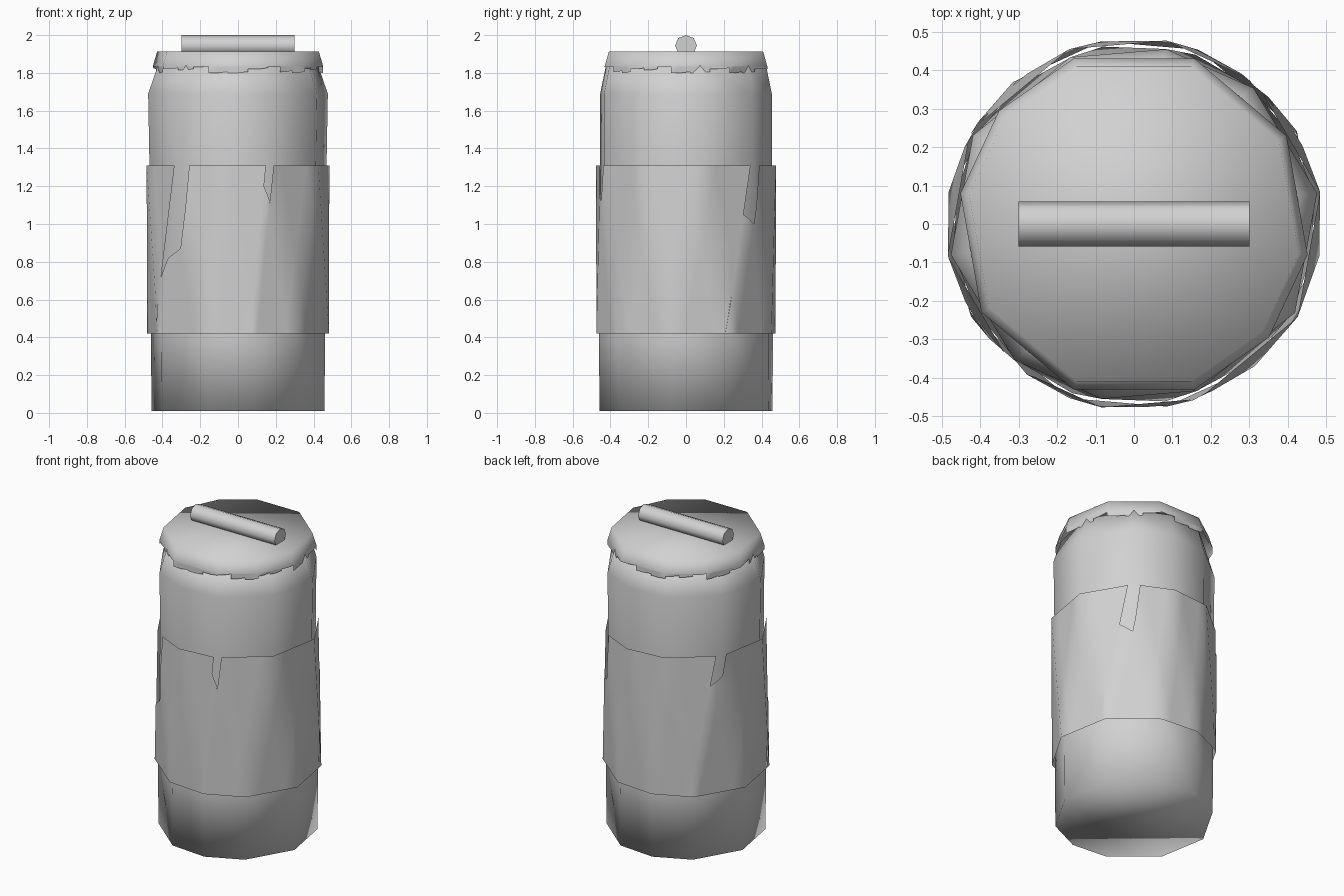
import bpy, bmesh
from math import radians, cos, sin, pi

cube = bpy.data.objects.get("Cube")
if cube:
    bpy.data.objects.remove(cube)

# One plain colour
grey = bpy.data.materials.new("light_grey")
grey.use_nodes = True
colour = (0.64, 0.64, 0.64, 1)
grey.diffuse_color = colour
grey.node_tree.nodes["Principled BSDF"].inputs["Base Color"].default_value = colour

# Uneven ten-sided rings, each half repeated on the opposite side
def ring_angles(half):
    return half + [a + 180 for a in half]

LOW = ring_angles([-10, 30, 70, 100, 130])
HIGH = ring_angles([10, 50, 80, 110, 150])
LID = ring_angles([30, 70, 110, 140, 170])
SIDES = 10


def ring(angles, r, z, y_scale=1.0):
    return [(r * cos(radians(a)), r * sin(radians(a)) * y_scale, z) for a in angles]


def lerp(a, b, t):
    return tuple(p + (q - p) * t for p, q in zip(a, b))


def finish(bm, name, fix_normals=True):
    bmesh.ops.remove_doubles(bm, verts=bm.verts, dist=0.0005)
    if fix_normals:
        bmesh.ops.recalc_face_normals(bm, faces=bm.faces)
    mesh = bpy.data.meshes.new(name)
    bm.to_mesh(mesh)
    bm.free()
    mesh.materials.append(grey)
    mesh.shade_smooth()
    obj = bpy.data.objects.new(name, mesh)
    bpy.context.collection.objects.link(obj)
    return obj


def loft(name, rings):
    bm = bmesh.new()
    loops = [[bm.verts.new(p) for p in pts] for pts in rings]
    for lo, hi in zip(loops, loops[1:]):
        n = len(lo)
        for i in range(n):
            j = (i + 1) % n
            bm.faces.new((lo[i], lo[j], hi[i]))
            bm.faces.new((hi[i], lo[j], hi[j]))
    bm.faces.new(loops[0][::-1])
    bm.faces.new(loops[-1])
    return finish(bm, name)


# Can body: slightly twisted sides and a narrowing shoulder
loft("can_body", [
    ring(LOW, 0.465, 0.01),
    ring(LOW, 0.468, 0.42),
    ring(HIGH, 0.476, 1.31, 0.97),
    ring(HIGH, 0.483, 1.69, 0.955),
    ring(HIGH, 0.43, 1.84),
])

# Wrapped label with torn notches along its upper edge
label_low = ring(LOW, 0.489, 0.42, 0.985)
label_high = ring(HIGH, 0.491, 1.31, 0.985)

# Each notch: (position around the ring, height) along its torn floor
NOTCHES = [
    [(0.9, 1.05), (1.16, 1.0)],
    [(3.9, 1.12), (4.1, 1.18)],
    [(5.88, 0.72), (6.02, 0.82), (6.25, 0.87)],
    [(7.92, 1.2), (8.08, 1.12)],
]


def label_point(t, v):
    i = min(int(t + 1e-6), SIDES - 1)
    f, j = t - i, (i + 1) % SIDES
    bl, br, tl, tr = label_low[i], label_low[j], label_high[i], label_high[j]
    if f + v <= 1:
        return tuple(a + f * (b - a) + v * (c - a) for a, b, c in zip(bl, br, tl))
    return tuple(a + (1 - f) * (b - a) + (1 - v) * (c - a) for a, b, c in zip(tr, tl, br))


def torn_height(t, middle):
    for notch in NOTCHES:
        if notch[0][0] < middle < notch[-1][0]:
            for (t0, z0), (t1, z1) in zip(notch, notch[1:]):
                if t0 <= middle <= t1:
                    z = z0 + (z1 - z0) * (t - t0) / (t1 - t0)
                    return (z - 0.42) / 0.89
    return 1.0


ROWS = 4
columns = {k / ROWS for k in range(SIDES * ROWS + 1)}
columns |= {t for notch in NOTCHES for t, z in notch}
columns = sorted(columns)
bm = bmesh.new()
for a, b in zip(columns, columns[1:]):
    top_a, top_b = torn_height(a, (a + b) / 2), torn_height(b, (a + b) / 2)
    for k in range(ROWS):
        v0, v1 = k / ROWS, (k + 1) / ROWS
        bl, br, tr, tl = [bm.verts.new(label_point(t, v)) for t, v in (
            (a, v0 * top_a), (b, v0 * top_b), (b, v1 * top_b), (a, v1 * top_a))]
        bm.faces.new((bl, br, tl))
        bm.faces.new((tl, br, tr))
finish(bm, "label", fix_normals=False)

# Lid: flat cap with a ragged, flaring skirt
DRIPS = [1.8, 1.8, 1.82, 1.815, 1.83, 1.805]
STEPS = 6
cap, hem = ring(LID, 0.435, 1.912), ring(LID, 0.458, 1.835)
bm = bmesh.new()
bm.faces.new([bm.verts.new(p) for p in cap])
for i in range(SIDES):
    j = (i + 1) % SIDES
    bm.faces.new([bm.verts.new(p) for p in (hem[i], hem[j], cap[j], cap[i])])
    for k in range(STEPS):
        p, q = lerp(hem[i], hem[j], k / STEPS), lerp(hem[i], hem[j], (k + 1) / STEPS)
        n = i * STEPS + k
        z0 = DRIPS[(n // 2 + i) % len(DRIPS)]
        z1 = z0 + 0.006 * (n % 2)
        bm.faces.new([bm.verts.new(c) for c in (
            (p[0], p[1], z0), (q[0], q[1], z1), q, p)])
finish(bm, "lid", fix_normals=False)

# Handle bar lying across the lid
bpy.ops.mesh.primitive_cylinder_add(vertices=8, radius=0.058, depth=0.6,
                                    location=(0, 0, 1.945), rotation=(0, pi / 2, 0))
handle = bpy.context.object
handle.name = "handle_bar"
handle.scale.x = 0.95
handle.data.materials.append(grey)
bpy.ops.object.shade_smooth_by_angle(angle=radians(60))
